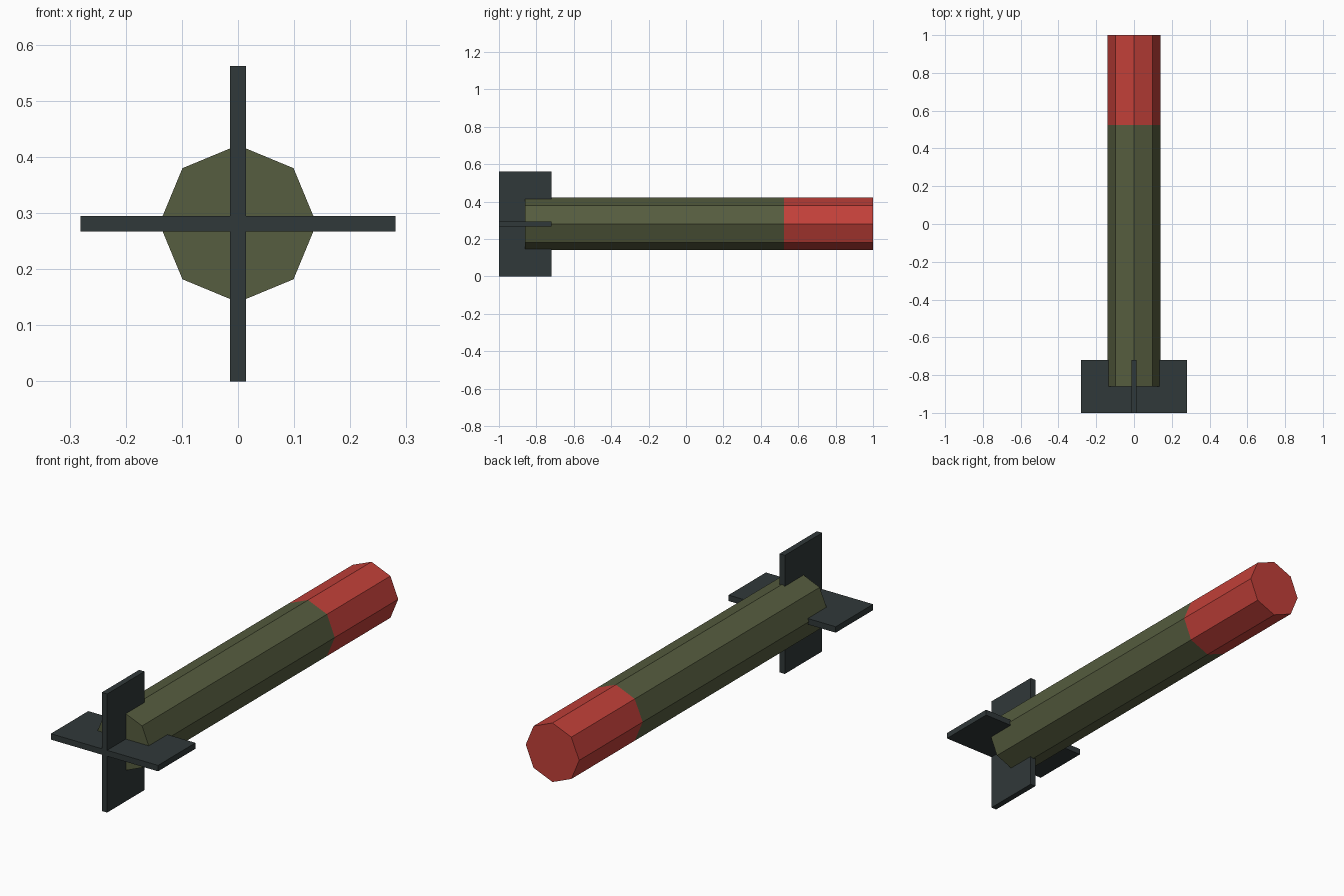
import bpy, bmesh, math
from mathutils import Matrix, Vector

if "Cube" in bpy.data.objects:
    bpy.data.objects.remove(bpy.data.objects["Cube"])

AXIS_Z = 0.281      # height of the long axis
RADIUS = 0.14
TAIL_Y, BAND_Y, NOSE_Y = -0.86, 0.525, 1.0


def material(name, rgb):
    m = bpy.data.materials.new(name)
    m.diffuse_color = (*rgb, 1)
    m.use_nodes = True
    m.node_tree.nodes["Principled BSDF"].inputs["Base Color"].default_value = m.diffuse_color
    return m


olive = material("olive green", (0.093, 0.109, 0.050))
red = material("warning red", (0.54, 0.051, 0.041))
slate = material("dark slate", (0.030, 0.040, 0.041))


def finish(bm, name, mats):
    bmesh.ops.recalc_face_normals(bm, faces=bm.faces)
    mesh = bpy.data.meshes.new(name)
    bm.to_mesh(mesh)
    bm.free()
    for m in mats:
        mesh.materials.append(m)
    obj = bpy.data.objects.new(name, mesh)
    bpy.context.collection.objects.link(obj)
    return obj


# Eight-sided body lying along y, cut where the red nose band begins
bm = bmesh.new()
bmesh.ops.create_cone(
    bm, cap_ends=True, segments=8, radius1=RADIUS, radius2=RADIUS,
    depth=NOSE_Y - TAIL_Y,
    matrix=Matrix.Translation((0, (NOSE_Y + TAIL_Y) / 2, AXIS_Z))
    @ Matrix.Rotation(math.pi / 2, 4, 'X'))
bmesh.ops.bisect_plane(bm, geom=bm.verts[:] + bm.edges[:] + bm.faces[:],
                       plane_co=(0, BAND_Y, 0), plane_no=(0, 1, 0))
for f in bm.faces:
    f.material_index = int(f.calc_center_median().y > BAND_Y)
finish(bm, "body", [olive, red])


# Crossed tail fins
def fin(name, size):
    bm = bmesh.new()
    bmesh.ops.create_cube(
        bm, size=1,
        matrix=Matrix.Translation((0, -0.86, AXIS_Z)) @ Matrix.Diagonal(Vector((*size, 1))))
    finish(bm, name, [slate])


fin("vertical_fin", (0.028, 0.28, 0.562))
fin("horizontal_fin", (0.562, 0.28, 0.028))
